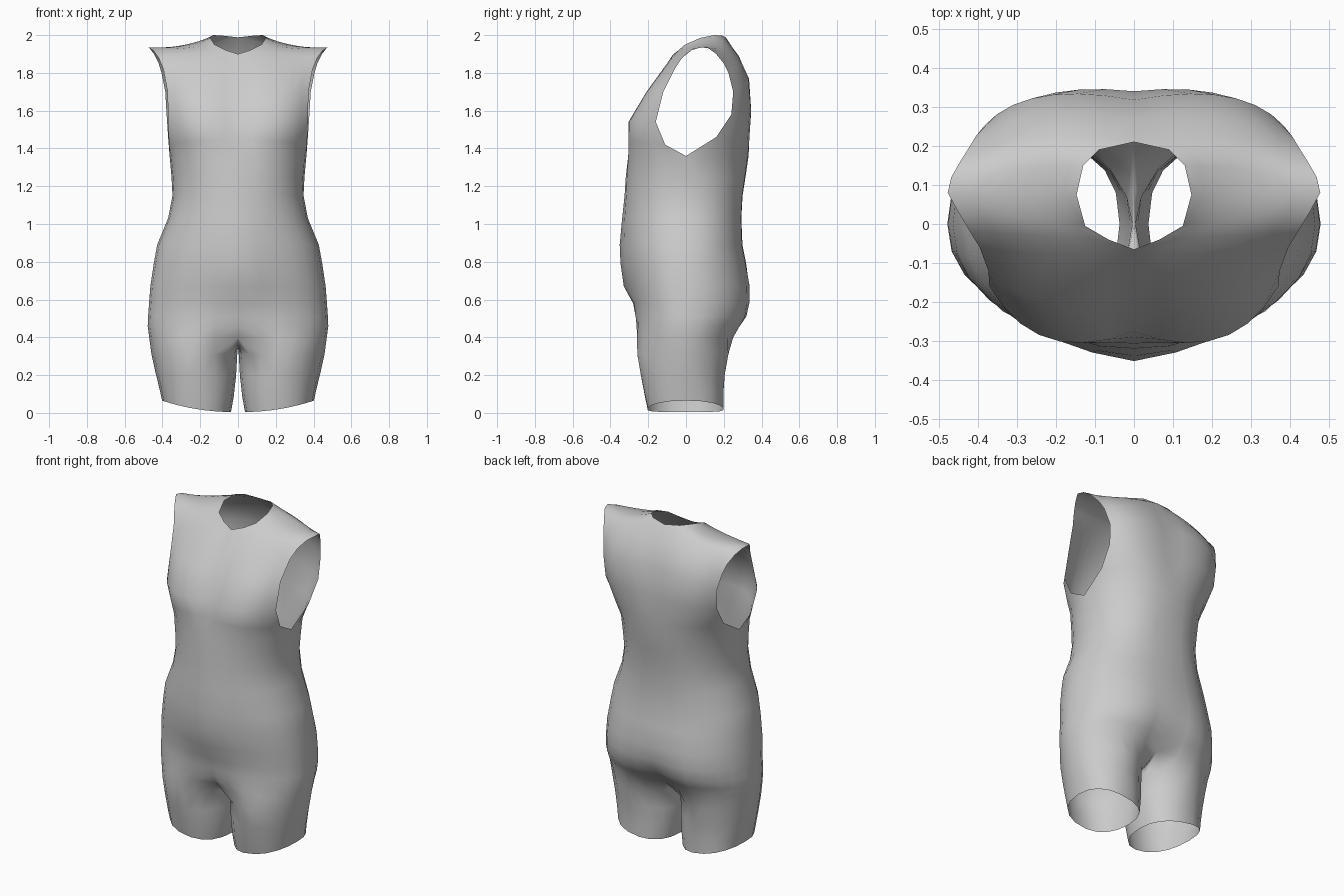
import bpy, bmesh
from math import sin, cos, pi, exp, radians, copysign
from mathutils import Vector

if "Cube" in bpy.data.objects:
    bpy.data.objects.remove(bpy.data.objects["Cube"])

N, M = 14, 4          # outer columns and inner-thigh columns of one half
bm = bmesh.new()


def add(points):
    return [bm.verts.new(p) for p in points]


def bridge(a, b, closed=False):
    n = len(a)
    for i in range(n if closed else n - 1):
        k = (i + 1) % n
        bm.faces.new((a[i], a[k], b[k], b[i]))


def soft(v, p):
    return copysign(abs(v) ** p, v)


def torso_ring(z, w, yf, yb, dent_f, dent_b):
    pts = []
    for j in range(N + 1):
        t = pi * j / N
        c = cos(t)
        x = w * max(sin(t), 0) ** 0.92 if 0 < j < N else 0
        depth, dent = (yf, dent_f) if c > 0 else (yb, dent_b)
        y = depth * abs(c) ** 0.92 * (1 - dent * exp(-(x / 0.12) ** 2))
        pts.append((x, y, z))
    return add(pts)


def curve_row(a, c, b):
    a, c, b = Vector(a), Vector(c), Vector(b)
    n = N // 2
    return add([a * (1 - u) ** 2 + c * 2 * u * (1 - u) + b * u * u
                for u in (i / n for i in range(n + 1))])


# Trunk: z, half width, front y, back y, front crease (minus = belly), back crease
trunk = [(1.36, .362, -.322, .338, .05, .02), (1.25, .352, -.322, .325, .01, .03),
         (1.15, .347, -.322, .312, -.01, .04), (1.03, .37, -.325, .305, -.04, .04),
         (.89, .428, -.325, .305, -.08, .02), (.79, .446, -.318, .325, -.09, .02),
         (.67, .464, -.302, .352, -.09, .05), (.58, .471, -.28, .355, 0, .09),
         (.51, .476, -.278, .345, .05, .14), (.46, .478, -.28, .315, .12, .2),
         (.40, .47, -.288, .278, .26, .28)]
rings = [torso_ring(*r) for r in trunk]
for a, b in zip(rings, rings[1:]):
    bridge(a, b)

# Crotch seam and thigh: z, inner x, outer x, front y, back y, hem rise, squareness
low = rings[-1]
f, k = low[0].co, low[-1].co
inner = []
for i in range(1, M):
    p = k.lerp(f, i / M)
    inner.append((0, p.y, p.z - .05 * sin(pi * i / M)))
prev = low + add(inner)
for z, xi, xo, yf, yb, rise, e in [(.31, .004, .458, -.262, .228, 0, 1.1),
                                   (.2, .01, .436, -.243, .208, .01, 1),
                                   (.09, .022, .415, -.222, .2, .035, .9),
                                   (.005, .037, .402, -.205, .2, .06, .86)]:
    pts = []
    for j in range(N + M):
        t = radians(-140 + 20 * j)
        c, s = soft(cos(t), e), soft(sin(t), e)
        pts.append(((xi + xo) / 2 + (xo - xi) / 2 * c,
                    (yb if s > 0 else -yf) * s, z + rise * ((c + 1) / 2) ** 2))
    ring = add(pts)
    bridge(prev, ring, True)
    prev = ring

# Chest and upper back rows: centre/neck edge, control, armhole edge
chest = [((0, -.29, 1.45), (.26, -.36, 1.44), (.365, -.11, 1.42)),
         ((0, -.275, 1.54), (.25, -.37, 1.54), (.37, -.16, 1.54)),
         ((0, -.19, 1.70), (.25, -.25, 1.70), (.373, -.12, 1.70)),
         ((0, -.065, 1.90), (.2, -.09, 1.88), (.395, -.06, 1.82)),
         ((.065, -.04, 1.92), (.22, -.03, 1.91), (.42, -.02, 1.88)),
         ((.125, -.005, 1.95), (.25, .02, 1.93), (.45, .03, 1.92)),
         ((.147, .075, 1.985), (.25, .08, 1.925), (.477, .08, 1.935))]
back = [((0, .335, 1.45), (.28, .35, 1.44), (.37, .16, 1.46)),
        ((0, .34, 1.60), (.27, .37, 1.6), (.378, .24, 1.58)),
        ((0, .318, 1.78), (.28, .37, 1.77), (.385, .25, 1.70)),
        ((0, .27, 1.90), (.27, .31, 1.87), (.405, .225, 1.80)),
        ((0, .21, 1.988), (.25, .24, 1.94), (.42, .2, 1.85)),
        ((.09, .19, 1.998), (.25, .2, 1.94), (.445, .16, 1.90)),
        ((.13, .15, 2.0), (.25, .15, 1.935), (.468, .12, 1.93))]
top = rings[0]
prev = top[:N // 2 + 1]
for r in chest:
    row = curve_row(*r)
    bridge(prev, row)
    prev = row
shoulder = prev
prev = top[N // 2:][::-1]
for r in back:
    row = curve_row(*r)
    bridge(prev, row)
    prev = row
bridge(prev, shoulder)

# Make the open shell face outward
bmesh.ops.recalc_face_normals(bm, faces=bm.faces)
bm.faces.ensure_lookup_table()
outer = max((q for q in bm.faces if q.calc_center_median().z < 1),
            key=lambda q: q.calc_center_median().x)
if outer.normal.x < 0:
    bmesh.ops.reverse_faces(bm, faces=bm.faces)

mesh = bpy.data.meshes.new("torso")
bm.to_mesh(mesh)
bm.free()
for p in mesh.polygons:
    p.use_smooth = True
torso = bpy.data.objects.new("torso", mesh)
bpy.context.collection.objects.link(torso)

# Mirror the half body across the centre
mir = torso.modifiers.new("mirror", 'MIRROR')
mir.merge_threshold = 0.001
